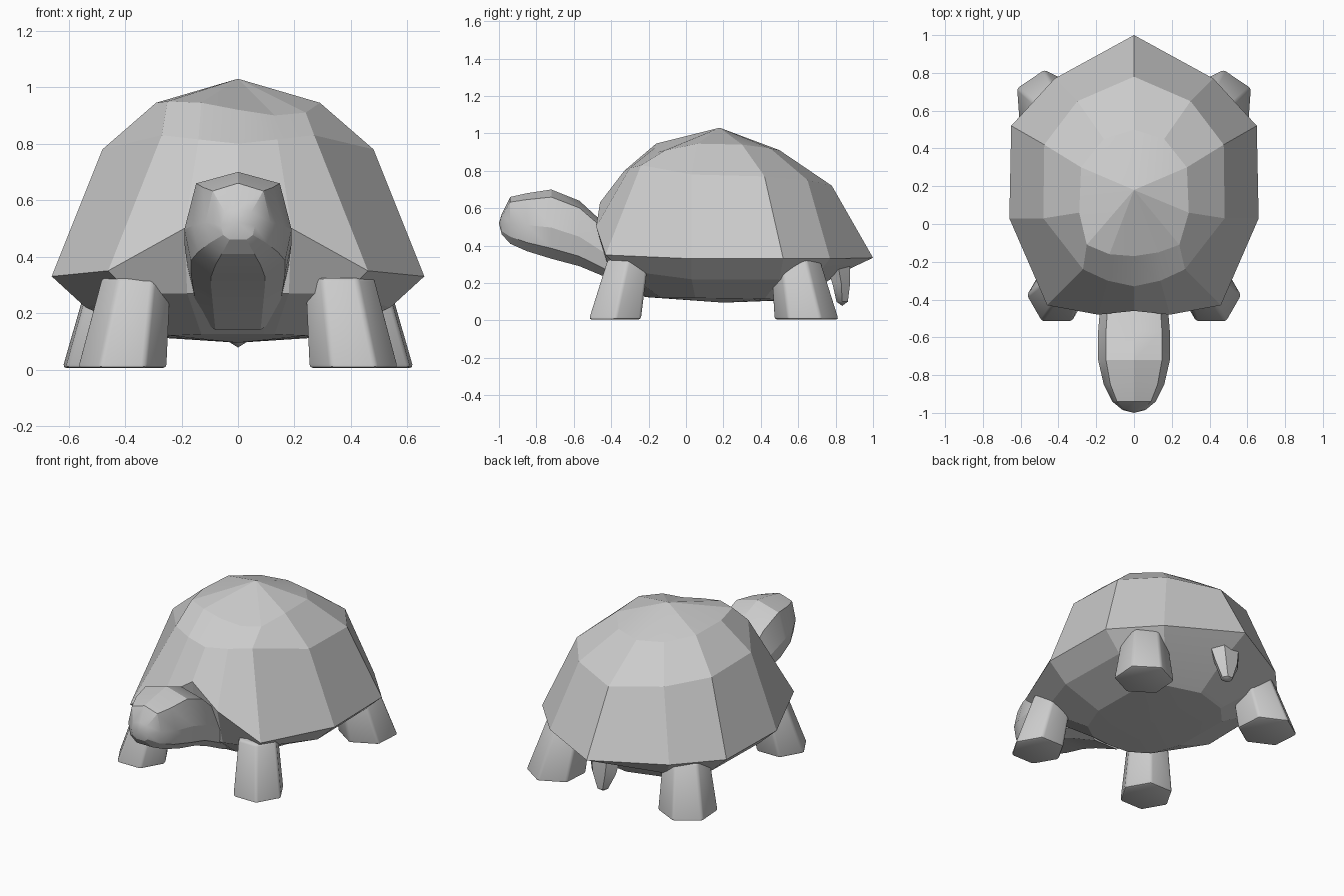
import bpy, bmesh, math

if "Cube" in bpy.data.objects:
    bpy.data.objects.remove(bpy.data.objects["Cube"])


def finish(name, bm, angle):
    bmesh.ops.recalc_face_normals(bm, faces=bm.faces[:])
    mesh = bpy.data.meshes.new(name)
    bm.to_mesh(mesh)
    bm.free()
    ob = bpy.data.objects.new(name, mesh)
    bpy.context.collection.objects.link(ob)
    bpy.ops.object.select_all(action='DESELECT')
    ob.select_set(True)
    bpy.context.view_layer.objects.active = ob
    bpy.ops.object.shade_smooth_by_angle(angle=math.radians(angle))
    return ob


def loft(name, rings, start=None, end=None, angle=20, bevel=0):
    """Skin closed rings of equal length; ends are a pole point or a flat cap."""
    bm = bmesh.new()
    rows = [[bm.verts.new(p) for p in r] for r in rings]
    n = len(rows[0])
    for a, b in zip(rows, rows[1:]):
        for i in range(n):
            j = (i + 1) % n
            bm.faces.new((a[i], a[j], b[j], b[i]))
    for row, pole in ((rows[0], start), (rows[-1], end)):
        if pole:
            v = bm.verts.new(pole)
            for i in range(n):
                bm.faces.new((row[i], row[(i + 1) % n], v))
        else:
            bm.faces.new(row)
    if bevel:
        bmesh.ops.bevel(bm, geom=bm.edges[:], offset=bevel, segments=2,
                        profile=0.5, affect='EDGES')
    return finish(name, bm, angle)


def mirrored(half):
    """Complete a ring given front-to-back along +x."""
    return half + [(-x, y, z) for x, y, z in half[-2:0:-1]]


# Shell: domed rings from crown to rim, arched over the neck
rim = mirrored([(0, -.46, .63), (.19, -.48, .5), (.46, -.43, .35), (.66, .03, .33),
                (.65, .52, .33), (.42, .77, .33), (0, 1.0, .335)])
middle = mirrored([(0, -.33, .80), (.14, -.30, .815), (.27, -.24, .83), (.48, .03, .78),
                   (.475, .42, .77), (.30, .65, .75), (0, .78, .72)])
upper = mirrored([(0, -.17, .94), (.13, -.16, .945), (.25, -.11, .95), (.29, .06, .945),
                  (.28, .30, .94), (.16, .45, .92), (0, .50, .91)])
# shallow dent on one side of the crown
upper[0] = (0, -.17, .92)
upper[1] = (.13, -.15, .90)
upper[2] = (.24, -.11, .91)

# Underside of the body, closing the shell
belly = mirrored([(0, -.41, .27), (.18, -.41, .27), (.38, -.35, .27), (.54, .03, .22),
                  (.53, .50, .22), (.34, .68, .22), (0, .82, .25)])
bottom = mirrored([(0, -.22, .125), (.13, -.21, .125), (.24, -.13, .12), (.31, .05, .12),
                   (.31, .42, .115), (.2, .54, .11), (0, .6, .11)])
loft("shell", [upper, middle, rim, belly, bottom],
     start=(0, .18, 1.03), end=(0, .2, .095), angle=9)


# Head and neck: faceted sections along y as (y, low z, high z, half width)
def head_ring(y, lo, hi, w):
    h = hi - lo
    half = [(0, hi), (.78 * w, hi - .11 * h), (w, lo + .45 * h),
            (.88 * w, lo + .15 * h), (.5 * w, lo)]
    pts = half + [(-x, z) for x, z in half[:0:-1]]
    return [(x, y, z) for x, z in pts]


sections = [(-.985, .46, .57, .06), (-.94, .41, .66, .115), (-.85, .37, .68, .16),
            (-.72, .33, .70, .19), (-.57, .29, .64, .19), (-.45, .24, .53, .18),
            (-.25, .14, .43, .16)]
loft("head_and_neck", [head_ring(*s) for s in sections],
     start=(0, -1.0, .52), angle=24)


# Legs: tapered six-sided columns leaning outward
def leg_ring(c, r, turn, side):
    return [(side * (c[0] + r * math.cos(turn + k * math.pi / 3)),
             c[1] + r * math.sin(turn + k * math.pi / 3), c[2]) for k in range(6)]


for side, tag in ((1, "right"), (-1, "left")):
    for part, foot, top, r_foot, r_top, turn in (
            ("front_leg", (.41, -.38, .005), (.36, -.31, .325), .16, .125, 0),
            ("back_leg", (.465, .645, .005), (.41, .585, .322), .175, .135, math.radians(26))):
        loft(f"{part}_{tag}", [leg_ring(foot, r_foot, turn, side),
                               leg_ring(top, r_top, turn, side)], angle=35, bevel=.014)

# Tail: small blunt spike hanging under the rear rim
tail = []
for y, z, rx, ry in ((.81, .31, .11, .075), (.83, .2, .085, .055), (.835, .10, .035, .035)):
    tail.append([(rx * math.cos(k * math.pi / 3), y + ry * math.sin(k * math.pi / 3), z)
                 for k in range(6)])
loft("tail", tail, end=(0, .835, .078), angle=35)
